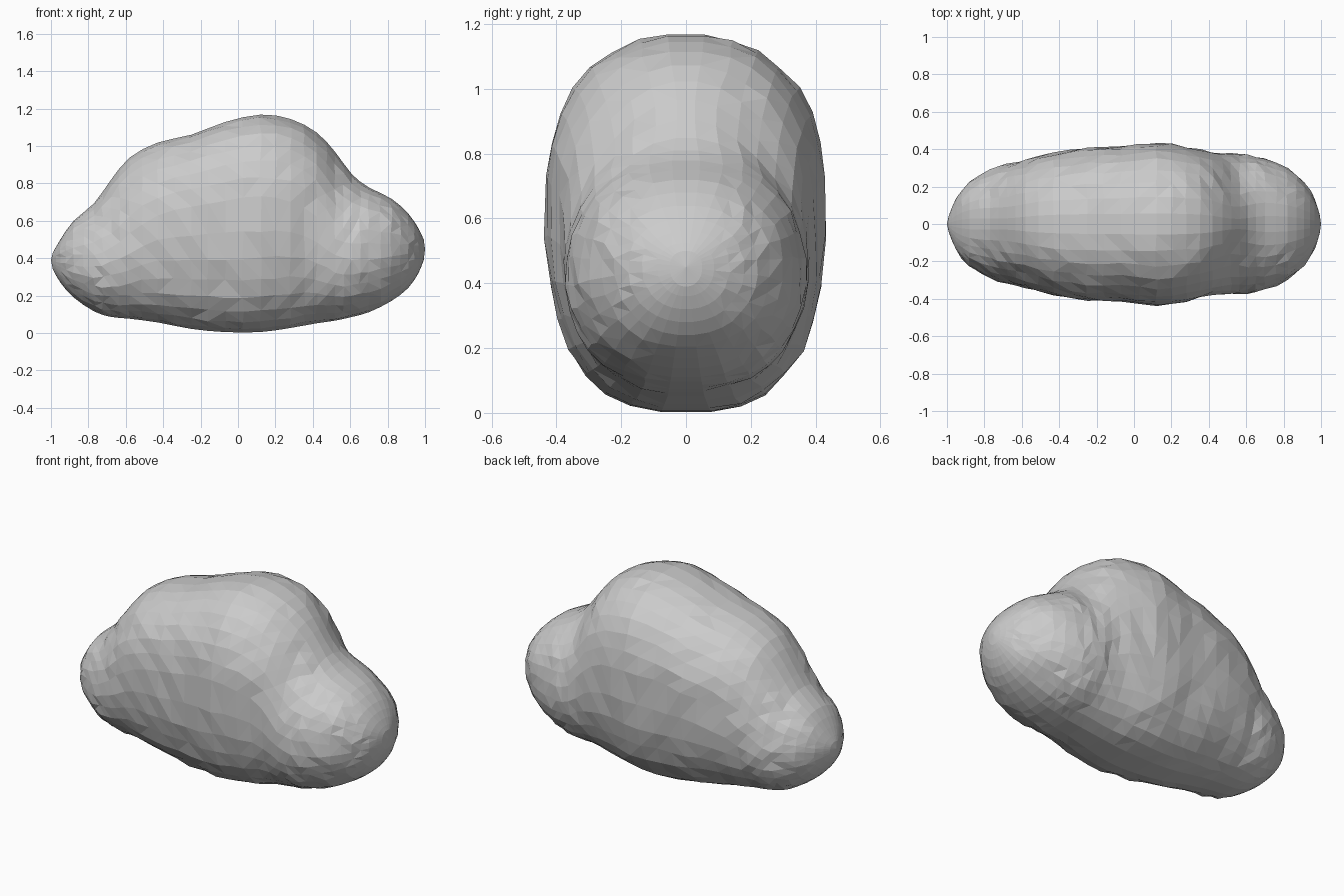
import bpy, bmesh, math, random
from mathutils import Vector

random.seed(4)
cube = bpy.data.objects.get("Cube")
if cube:
    bpy.data.objects.remove(cube, do_unlink=True)

SEGMENTS = 32

# Stations along the body: x, underside, top, half width, height of widest point
stations = [Vector(s) for s in (
    (-0.99, .34, .43, .045, .39),
    (-0.95, .27, .50, .14, .39),
    (-0.88, .19, .60, .225, .39),
    (-0.77, .115, .695, .29, .39),
    (-0.68, .085, .82, .32, .42),
    (-0.58, .075, .94, .34, .48),
    (-0.43, .055, 1.02, .38, .57),
    (-0.25, .02, 1.062, .408, .62),
    (-0.07, .003, 1.13, .414, .65),
    (0.12, .003, 1.17, .435, .66),
    (0.28, .025, 1.147, .415, .64),
    (0.42, .05, 1.075, .38, .56),
    (0.52, .065, .97, .375, .47),
    (0.61, .085, .85, .37, .44),
    (0.70, .11, .78, .35, .44),
    (0.82, .17, .72, .30, .44),
    (0.91, .24, .64, .22, .45),
    (0.965, .32, .56, .135, .45),
    (0.993, .39, .50, .05, .45),
)]


def refine(points):
    """Insert a smooth midpoint between each pair of stations."""
    result = []
    for i in range(len(points) - 1):
        a, b = points[i], points[i + 1]
        before = points[max(i - 1, 0)]
        after = points[min(i + 2, len(points) - 1)]
        result += [a, (a + b) * 0.5625 - (before + after) * 0.0625]
    return result + [points[-1]]


def bump(x, centre, width):
    return math.exp(-((x - centre) / width) ** 2)


def power(value, exponent):
    return math.copysign(abs(value) ** exponent, value)


def section(station):
    """Rounded outline: full belly below, narrower shoulders at the necks."""
    x, low, high, half, mid = station
    shoulder = 0.88 + 0.25 * bump(x, 0.55, 0.1) + 0.14 * bump(x, -0.7, 0.12)
    belly = 0.92 - 0.19 * max(0, 1 - abs(x) / 0.9)
    outline = []
    for i in range(SEGMENTS):
        angle = math.tau * (i + 0.5) / SEGMENTS
        c, s = math.cos(angle), math.sin(angle)
        exponent = shoulder if s > 0 else belly
        reach = high - mid if s > 0 else mid - low
        outline.append(Vector((x, half * power(c, exponent),
                               mid + reach * power(s, exponent))))
    return outline


# Lofted body with closed rounded ends
bm = bmesh.new()
rings = []
for station in refine(stations):
    wobble = 0.006 * min(1, station[3] / 0.3)
    ring = []
    for p in section(station):
        if abs(p.y) > 0.12:
            p += Vector([random.uniform(-wobble, wobble) for _ in range(3)])
        ring.append(bm.verts.new(p))
    rings.append(ring)
for a, b in zip(rings, rings[1:]):
    for i in range(SEGMENTS):
        j = (i + 1) % SEGMENTS
        bm.faces.new((a[i], a[j], b[j], b[i]))
for ring, tip in ((rings[0], (-1, 0, .39)), (rings[-1], (1, 0, .45))):
    pole = bm.verts.new(tip)
    for i in range(SEGMENTS):
        bm.faces.new((ring[i], ring[(i + 1) % SEGMENTS], pole))
bmesh.ops.recalc_face_normals(bm, faces=bm.faces)
bmesh.ops.triangulate(bm, faces=bm.faces[:])

mesh = bpy.data.meshes.new("lumpy_body")
bm.to_mesh(mesh)
bm.free()
body = bpy.data.objects.new("lumpy_body", mesh)
bpy.context.collection.objects.link(body)

# Plain grey surface
grey = bpy.data.materials.new("light_grey")
grey.use_nodes = True
colour = (0.6, 0.6, 0.6, 1)
grey.diffuse_color = colour
grey.node_tree.nodes["Principled BSDF"].inputs["Base Color"].default_value = colour
mesh.materials.append(grey)
